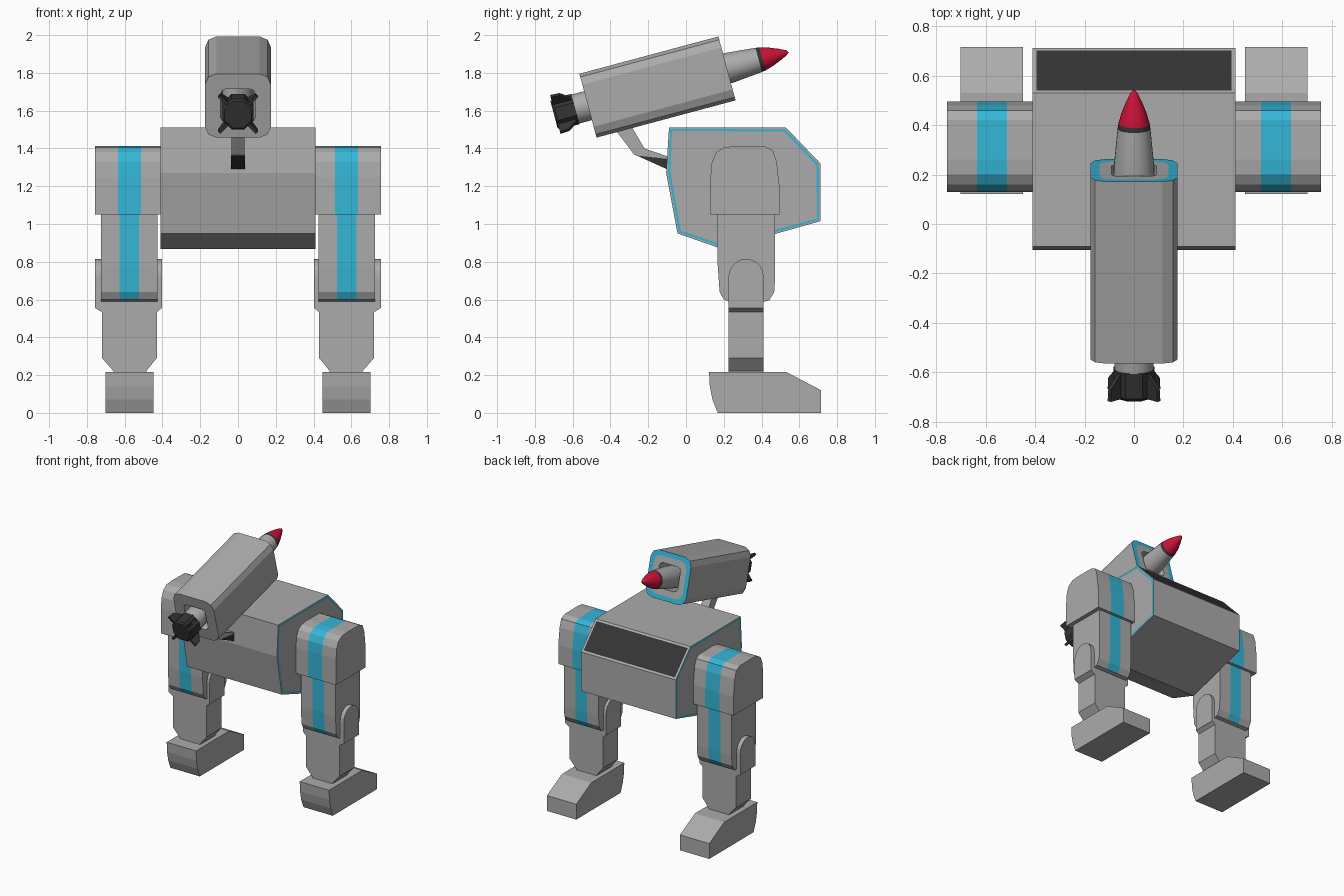
import bpy, bmesh, math
from mathutils import Matrix, Vector

if "Cube" in bpy.data.objects:
    bpy.data.objects.remove(bpy.data.objects["Cube"])


def material(name, rgb):
    m = bpy.data.materials.new(name)
    m.diffuse_color = (*rgb, 1)
    m.use_nodes = True
    m.node_tree.nodes["Principled BSDF"].inputs["Base Color"].default_value = m.diffuse_color
    return m


MATS = [material("armor_grey", (0.41, 0.41, 0.41)),
        material("trim_blue", (0.035, 0.47, 0.68)),
        material("dark_grey", (0.035, 0.035, 0.035)),
        material("nose_red", (0.62, 0.006, 0.04))]
GREY, BLUE, DARK, RED = range(4)


def finish(name, bm, mirror=False, smooth=False):
    bmesh.ops.recalc_face_normals(bm, faces=bm.faces)
    me = bpy.data.meshes.new(name)
    bm.to_mesh(me)
    bm.free()
    ob = bpy.data.objects.new(name, me)
    bpy.context.collection.objects.link(ob)
    for m in MATS:
        me.materials.append(m)
    if mirror:
        ob.modifiers.new("mirror", 'MIRROR')
    if smooth:
        bpy.context.view_layer.objects.active = ob
        ob.select_set(True)
        bpy.ops.object.shade_smooth_by_angle(angle=math.radians(30))
        ob.select_set(False)
    return ob


def loft(rings, colors, caps=True, closed=False):
    """Skin equal-length rings; colors gives one index per band."""
    bm = bmesh.new()
    loops = [[bm.verts.new(p) for p in r] for r in rings]
    n = len(loops[0])
    pairs = list(zip(loops, loops[1:] + loops[:1] if closed else loops[1:]))
    for (a, b), c in zip(pairs, colors):
        for i in range(n):
            j = (i + 1) % n
            bm.faces.new((a[i], a[j], b[j], b[i])).material_index = c
    if caps and not closed:
        bm.faces.new(loops[0]).material_index = colors[0]
        bm.faces.new(loops[-1]).material_index = colors[-1]
    bmesh.ops.recalc_face_normals(bm, faces=bm.faces)
    return bm


def prism(profile, xs, colors=(GREY,)):
    """Extrude a (y, z) profile through the x stations."""
    return loft([[(x, y, z) for y, z in profile] for x in xs], colors)


# Body: faceted hull with trimmed side panels and a dark sloped window
hull = [(-0.09, 1.51), (0.53, 1.51), (0.712, 1.32), (0.712, 1.015),
        (0.19, 0.868), (-0.045, 0.95), (-0.105, 1.27)]
bm = prism(hull, (-0.41, 0.41))
bm.normal_update()
sides = [f for f in bm.faces if abs(f.normal.x) > 0.9]
window = [f for f in bm.faces if f.normal.y > 0.5 and f.normal.z > 0.5]
bmesh.ops.inset_individual(bm, faces=sides, thickness=0.010)
rim = bmesh.ops.inset_individual(bm, faces=sides, thickness=0.013)
for f in rim["faces"]:
    f.material_index = BLUE
for f in sides:
    f.material_index = GREY
bmesh.ops.inset_individual(bm, faces=window, thickness=0.022)
for f in window:
    f.material_index = DARK
finish("body", bm)


def striped(name, profile, xs):
    bm = prism(profile, xs, (GREY, BLUE, GREY))
    bm.normal_update()
    for f in bm.faces:
        if f.normal.z < -0.8:
            f.material_index = GREY
    finish(name, bm, mirror=True)


# Legs: rounded shoulder, thigh, knee, shin and foot, mirrored in x
striped("shoulder",
        [(0.13, 1.05), (0.13, 1.25), (0.137, 1.33), (0.16, 1.38), (0.20, 1.405),
         (0.26, 1.412), (0.42, 1.41), (0.46, 1.39), (0.48, 1.33), (0.495, 1.20),
         (0.495, 1.05)],
        (0.41, 0.513, 0.635, 0.757))
striped("thigh",
        [(0.168, 1.10), (0.168, 0.78), (0.178, 0.64), (0.20, 0.60), (0.245, 0.582),
         (0.38, 0.582), (0.44, 0.595), (0.467, 0.64), (0.472, 0.72), (0.472, 1.10)],
        (0.425, 0.525, 0.627, 0.725))

arch = [(0.318 + 0.093 * math.cos(a), 0.722 + 0.093 * math.sin(a))
        for a in [math.pi * i / 10 for i in range(11)]]
finish("knee", prism([(0.411, 0.555)] + arch + [(0.225, 0.555)], (0.403, 0.757)),
       mirror=True)


def slab(z, x0, x1):
    return [(x0, 0.225, z), (x1, 0.225, z), (x1, 0.411, z), (x0, 0.411, z)]


finish("shin", loft([slab(0.2, 0.485, 0.66), slab(0.222, 0.485, 0.66),
                     slab(0.29, 0.43, 0.72), slab(0.533, 0.43, 0.72),
                     slab(0.556, 0.403, 0.757)], [GREY] * 4), mirror=True)
finish("foot", prism([(0.122, 0.217), (0.53, 0.217), (0.715, 0.12), (0.715, 0),
                      (0.168, 0), (0.14, 0.07), (0.126, 0.14)], (0.448, 0.702)),
       mirror=True)

# Launcher parts are made along +y, then tilted nose-up into place
TILT = Matrix.Translation((0, -0.151, 1.725)) @ Matrix.Rotation(math.radians(15), 4, 'X')


def place(ob):
    ob.data.transform(TILT)
    return ob


def rounded(half, cut, s):
    """Square ring with corners rounded by two chamfers."""
    r = []
    for k in range(4):
        a = k * math.pi / 2
        for u, v in ((half, half - cut), (half - 0.3 * cut, half - 0.3 * cut),
                     (half - cut, half)):
            r.append((u * math.cos(a) - v * math.sin(a), s,
                      u * math.sin(a) + v * math.cos(a)))
    return r


# Launcher: hollow housing with a blue rim at its mouth
place(finish("launcher_housing",
             loft([rounded(0.175, 0.06, 0.381), rounded(0.14, 0.05, 0.381),
                   rounded(0.092, 0.03, 0.381), rounded(0.092, 0.03, -0.381),
                   rounded(0.175, 0.06, -0.381)],
                  (BLUE, GREY, GREY, GREY, GREY), closed=True)))


def turned(name, profile, colors, sides, smooth):
    rings = [[(r * math.cos(a), s, r * math.sin(a))
              for a in [math.tau * (i + 0.5) / sides for i in range(sides)]]
             for s, r in profile]
    return place(finish(name, loft(rings, colors), smooth=smooth))


# Rocket: tapered body, dark collar, red nose
turned("rocket",
       [(-0.46, 0.08), (0.30, 0.085), (0.40, 0.082), (0.555, 0.067), (0.575, 0.064),
        (0.62, 0.051), (0.67, 0.031), (0.705, 0.014), (0.717, 0.003)],
       (GREY, GREY, GREY, DARK, RED, RED, RED, RED), 20, True)
turned("rocket_tail", [(-0.567, 0.078), (-0.555, 0.09), (-0.45, 0.09)],
       (DARK, DARK), 8, False)

# Four diagonal tail fins
bm = bmesh.new()
for k in range(4):
    rot = Matrix.Rotation(math.radians(45 + 90 * k), 3, 'Y')
    fin = [(0.05, -0.45), (0.09, -0.46), (0.138, -0.51), (0.142, -0.56), (0.05, -0.56)]
    a, b = [[bm.verts.new(rot @ Vector((r, s, t))) for r, s in fin]
            for t in (-0.009, 0.009)]
    bm.faces.new(a)
    bm.faces.new(b)
    for i in range(5):
        j = (i + 1) % 5
        bm.faces.new((a[i], a[j], b[j], b[i]))
for f in bm.faces:
    f.material_index = DARK
place(finish("tail_fins", bm))

# Bent arm holding the launcher, with a dark foot against the body
finish("mount_arm", prism([(-0.375, 1.50), (-0.275, 1.368), (-0.10, 1.30), (-0.09, 1.355),
                           (-0.22, 1.40), (-0.29, 1.52)], (-0.035, 0.035)))
finish("arm_foot", prism([(-0.26, 1.362), (-0.10, 1.345), (-0.10, 1.29)],
                         (-0.037, 0.037), (DARK,)))
